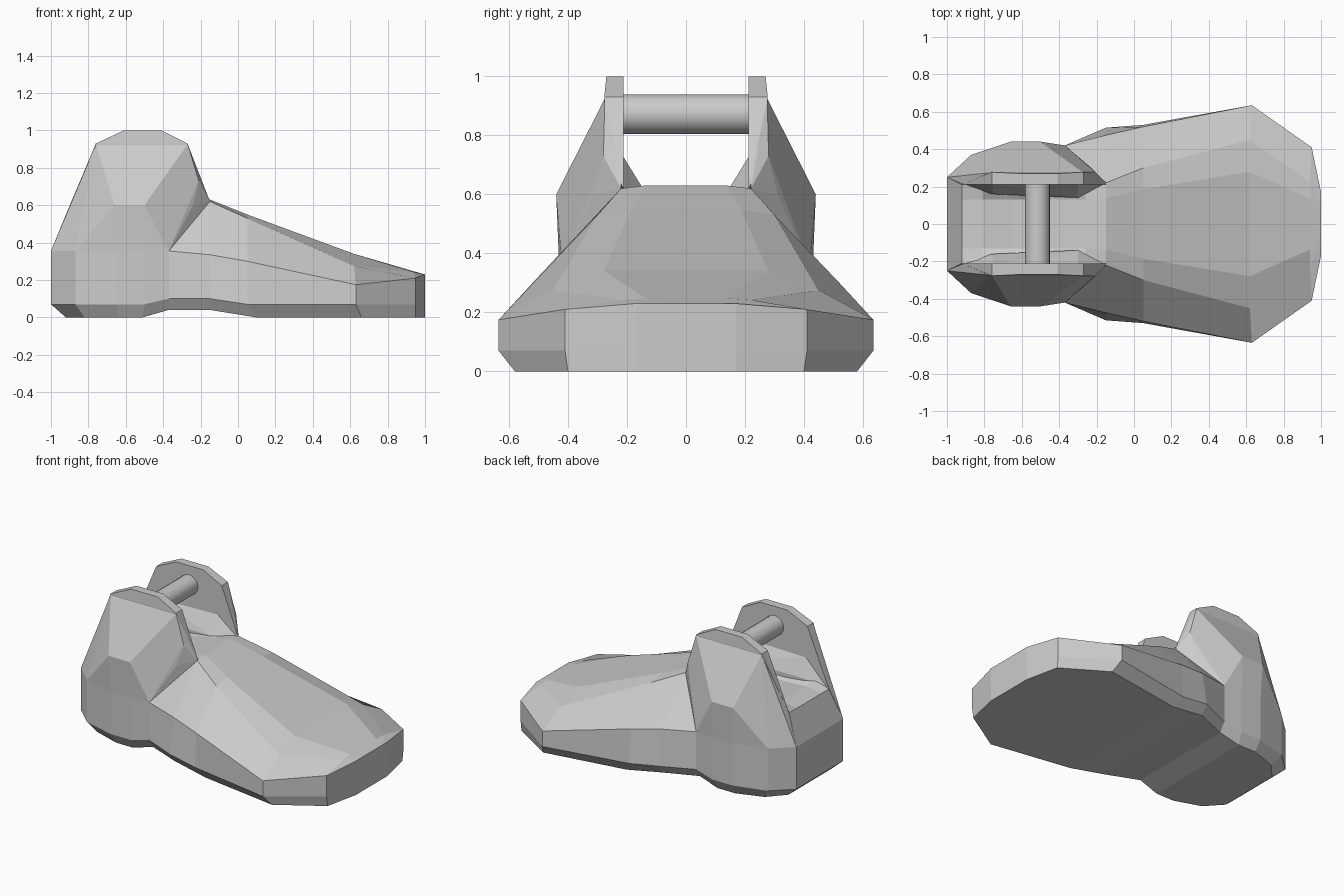
import bpy, bmesh, math

if "Cube" in bpy.data.objects:
    bpy.data.objects.remove(bpy.data.objects["Cube"])


def finish(bm, name):
    bmesh.ops.recalc_face_normals(bm, faces=bm.faces)
    mesh = bpy.data.meshes.new(name)
    bm.to_mesh(mesh)
    bm.free()
    ob = bpy.data.objects.new(name, mesh)
    bpy.context.collection.objects.link(ob)
    return ob


def hull(name, pts, side):
    bm = bmesh.new()
    for x, y, z in pts:
        bm.verts.new((x, y * side, z))
    res = bmesh.ops.convex_hull(bm, input=bm.verts)
    junk = {g for g in res["geom_interior"] + res["geom_unused"]
            if isinstance(g, bmesh.types.BMVert)}
    bmesh.ops.delete(bm, geom=list(junk), context='VERTS')
    return finish(bm, name)


# Foot body: heel-to-toe stations of the half section
# side wall: x, y at the rim, y at the wall top, rim z, wall top z
wall = [(-1, .25, .25, .07, .355), (-.87, .37, .37, .07, .355),
        (-.65, .43, .43, .07, .355), (-.5, .43, .43, .07, .355),
        (-.37, .42, .42, .10, .355), (-.15, .515, .475, .10, .335),
        (.05, .53, .52, .07, .30), (.63, .635, .635, .07, .175),
        (.95, .41, .41, .07, .21), (1, .17, .17, .07, .23)]
# sole edge: x, y, z
sole = [(-.92, .22, 0), (-.82, .33, 0), (-.64, .39, 0), (-.51, .39, 0),
        (-.37, .38, .04), (-.15, .47, .04), (.1, .49, 0), (.66, .58, 0),
        (.95, .40, 0), (1, .17, 0)]
# top surface: x, shoulder y, shoulder z, middle z
top = [(-.92, .21, .55, .55), (-.81, .21, .60, .57), (-.65, .21, .61, .56),
       (-.5, .21, .61, .57), (-.26, .21, .61, .61), (-.15, .22, .62, .63),
       (.05, .30, .53, .55), (.62, .45, .275, .34), (.94, .22, .242, .247),
       (1, .12, .23, .23)]

bm = bmesh.new()
rings = []
for (x, yr, yw, zr, zw), s, (tx, ty, tz, mz) in zip(wall, sole, top):
    half = [s, (x, yr, zr), (x, yw, zw), (tx, ty, tz), (tx, ty * .62, mz)]
    full = half + [(a, -b, c) for a, b, c in reversed(half)]
    rings.append([bm.verts.new(p) for p in full])
for r0, r1 in zip(rings, rings[1:]):
    n = len(r0)
    for i in range(n):
        j = (i + 1) % n
        bm.faces.new((r0[i], r0[j], r1[j], r1[i]))
for r in (rings[0], rings[-1]):
    for i in range(4):
        bm.faces.new((r[i], r[i + 1], r[8 - i], r[9 - i]))
finish(bm, "foot_body")

# Ankle lugs: plate, outer bulge and inner fillet on each side
plate = [(-.92, .55), (-.81, .73), (-.76, .93), (-.61, 1), (-.41, 1),
         (-.27, .93), (-.21, .73), (-.15, .62)]
plate_pts = [(x, .212, z) for x, z in plate]
plate_pts += [(x, .27 if z > .95 else .277, z) for x, z in plate[1:-1]]
bulge_pts = [(-.76, .275, .925), (-.27, .275, .925), (-.81, .28, .73),
             (-.21, .28, .73), (-.63, .37, .72), (-.40, .37, .72),
             (-.66, .44, .60), (-.50, .44, .60), (-.24, .31, .60),
             (-.15, .22, .62), (-.37, .42, .355), (-.50, .43, .355),
             (-.65, .43, .355), (-.87, .37, .355), (-1, .25, .355),
             (-.92, .215, .55), (-.76, .22, .925), (-.27, .22, .925),
             (-.81, .215, .73), (-.21, .215, .73), (-.37, .22, .355)]
fillet_pts = [(-.75, .214, .72), (-.30, .214, .73), (-.76, .16, .60),
              (-.30, .14, .61), (-.16, .214, .62), (-.91, .214, .555),
              (-.75, .16, .54), (-.30, .14, .54), (-.55, .214, .54)]
for side, label in ((1, "back"), (-1, "front")):
    hull("ankle_plate_" + label, plate_pts, side)
    hull("ankle_bulge_" + label, bulge_pts, side)
    hull("ankle_fillet_" + label, fillet_pts, side)

# Hinge pin between the lugs
bpy.ops.mesh.primitive_cylinder_add(vertices=16, radius=.067, depth=.43,
                                    location=(-.515, 0, .872),
                                    rotation=(math.pi / 2, 0, 0))
bpy.context.object.name = "hinge_pin"
bpy.ops.object.shade_smooth_by_angle()
